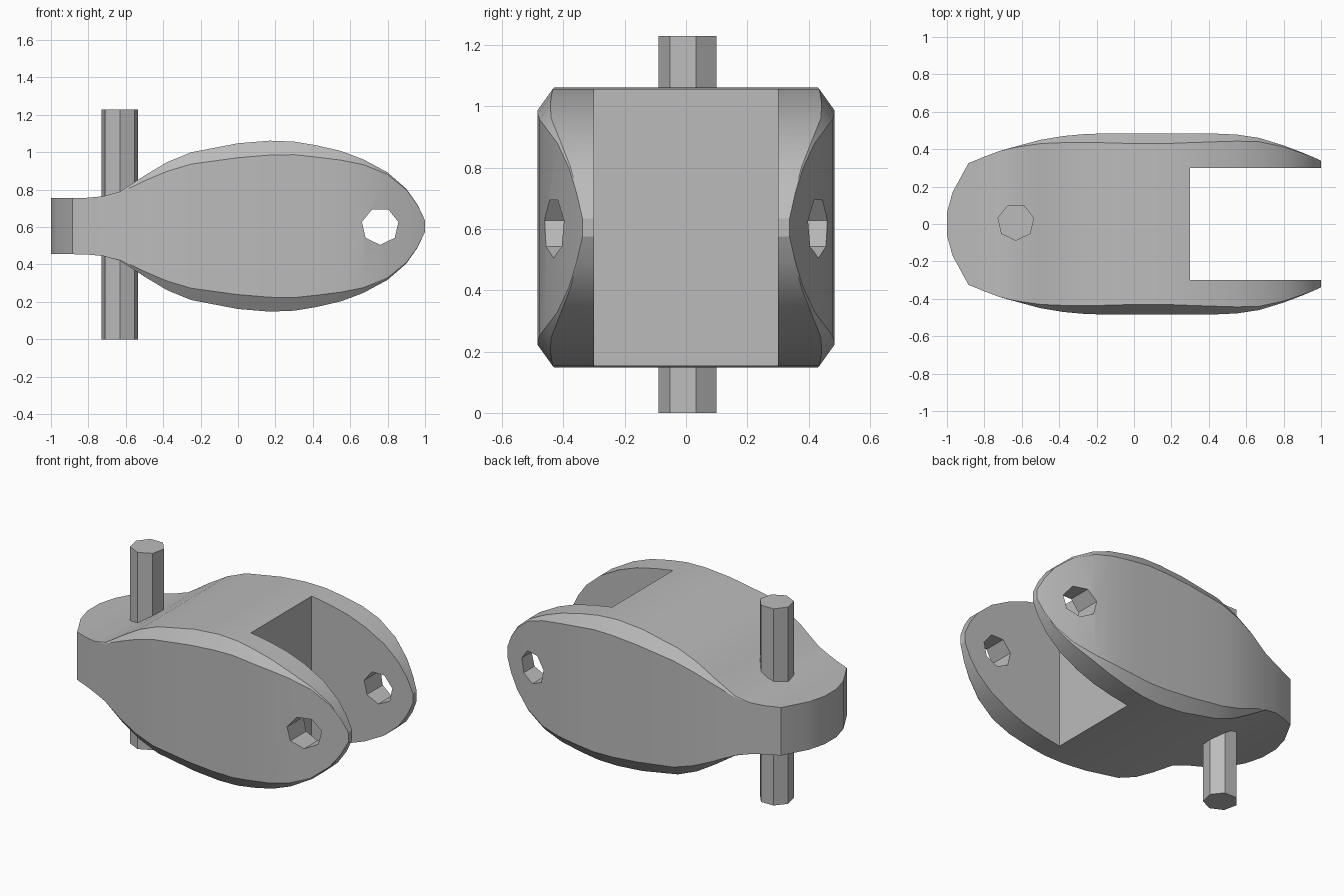
import bpy, bmesh
from math import pi, sin, cos, radians
from mathutils import Matrix

cube = bpy.data.objects.get("Cube")
if cube:
    bpy.data.objects.remove(cube, do_unlink=True)

grey = bpy.data.materials.new("plain grey")
grey.use_nodes = True
color = (0.5, 0.5, 0.5, 1)
grey.diffuse_color = color
grey.node_tree.nodes["Principled BSDF"].inputs["Base Color"].default_value = color

MID_Z = 0.605


def make_object(name, bm):
    bmesh.ops.recalc_face_normals(bm, faces=bm.faces)
    mesh = bpy.data.meshes.new(name)
    bm.to_mesh(mesh)
    bm.free()
    mesh.materials.append(grey)
    obj = bpy.data.objects.new(name, mesh)
    bpy.context.collection.objects.link(obj)
    return obj


def rod(name, radius, length, matrix):
    """Seven-sided rod with one corner pointing along local -y."""
    bm = bmesh.new()
    bmesh.ops.create_cone(bm, cap_ends=True, segments=7, radius1=radius,
                          radius2=radius, depth=length)
    corner = max(bm.verts, key=lambda v: v.co.y)
    angle = math_angle(corner.co)
    bmesh.ops.rotate(bm, verts=bm.verts, matrix=Matrix.Rotation(-pi / 2 - angle, 3, "Z"))
    bm.transform(matrix)
    return make_object(name, bm)


def math_angle(co):
    return co.xy.angle_signed(Matrix.Identity(2)[0])


def cut(target, cutter):
    cutter.hide_render = True
    mod = target.modifiers.new("cut", "BOOLEAN")
    mod.operation = "DIFFERENCE"
    mod.solver = "EXACT"
    mod.object = cutter
    bpy.context.view_layer.objects.active = target
    bpy.ops.object.modifier_apply(modifier=mod.name)
    bpy.data.objects.remove(cutter, do_unlink=True)


# Body: chamfered sections lofted along x (x, half width, half height, chamfer)
sections = [
    (-1.0, 0.06, 0.15, 0), (-0.97, 0.17, 0.15, 0), (-0.885, 0.325, 0.15, 0),
    (-0.8, 0.36, 0.152, 0), (-0.72, 0.39, 0.16, 0), (-0.63, 0.415, 0.185, 0.004),
    (-0.5, 0.45, 0.27, 0.02), (-0.38, 0.47, 0.342, 0.035), (-0.25, 0.482, 0.395, 0.045),
    (0.0, 0.485, 0.443, 0.055), (0.17, 0.485, 0.457, 0.055), (0.3, 0.485, 0.452, 0.05),
    (0.42, 0.484, 0.432, 0.045), (0.55, 0.478, 0.402, 0.035), (0.67, 0.46, 0.357, 0.02),
    (0.8, 0.42, 0.287, 0.008), (0.9, 0.382, 0.2, 0.004), (0.96, 0.357, 0.115, 0.002),
    (1.0, 0.338, 0.03, 0),
]
bm = bmesh.new()
rings = []
for x, w, h, c in sections:
    quarter = [(w, h - 1.4 * c), (w - c, h)]
    ring = quarter + [(-y, z) for y, z in reversed(quarter)]
    ring += [(-y, -z) for y, z in ring]
    rings.append([bm.verts.new((x, y, MID_Z + z)) for y, z in ring])
for a, b in zip(rings, rings[1:]):
    for i in range(len(a)):
        j = (i + 1) % len(a)
        bm.faces.new((a[i], a[j], b[j], b[i]))
bm.faces.new(rings[0])
bm.faces.new(rings[-1])
bmesh.ops.remove_doubles(bm, verts=bm.verts, dist=0.0005)
body = make_object("fork_body", bm)

# Slot between the two prongs
bm = bmesh.new()
bmesh.ops.create_cube(bm, size=1, matrix=Matrix.Translation((0.8, 0, MID_Z))
                      @ Matrix.Diagonal((1, 0.6, 2, 1)))
cut(body, make_object("slot_cutter", bm))

# Cross hole through both prongs
cut(body, rod("hole_cutter", 0.1, 2, Matrix.Translation((0.76, 0, MID_Z))
              @ Matrix.Rotation(pi / 2, 4, "X")))

# Upright pin through the tongue
pin = rod("hinge_pin", 0.1, 1.23, Matrix.Translation((-0.632, 0.01, 0.615)))

for obj, angle in ((body, 25), (pin, 25)):
    bpy.ops.object.select_all(action="DESELECT")
    obj.select_set(True)
    bpy.context.view_layer.objects.active = obj
    bpy.ops.object.shade_smooth_by_angle(angle=radians(angle))
